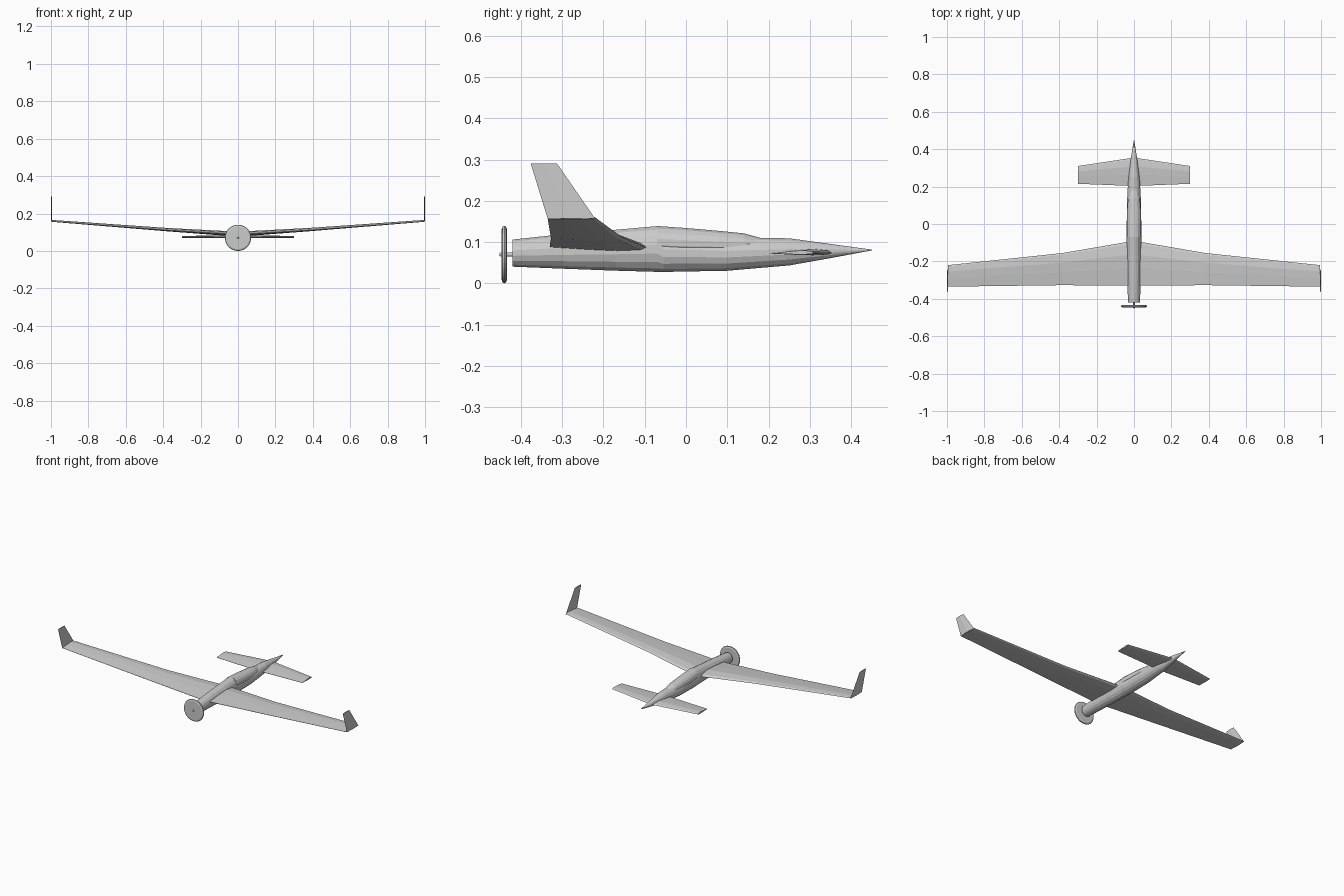
import bpy, bmesh, math
from mathutils import Vector

cube = bpy.data.objects.get("Cube")
if cube:
    bpy.data.objects.remove(cube)

GREY = (0.6, 0.6, 0.6, 1)
grey = bpy.data.materials.new("light grey")
grey.use_nodes = True
grey.diffuse_color = GREY
grey.node_tree.nodes["Principled BSDF"].inputs["Base Color"].default_value = GREY


def loft(name, rings, mirror=False):
    """Skin a row of closed rings and cap both ends."""
    bm = bmesh.new()
    rows = [[bm.verts.new(p) for p in ring] for ring in rings]
    n = len(rows[0])
    for a, b in zip(rows, rows[1:]):
        for i in range(n):
            j = (i + 1) % n
            bm.faces.new((a[i], a[j], b[j], b[i]))
    bm.faces.new(rows[0])
    bm.faces.new(rows[-1])
    bmesh.ops.recalc_face_normals(bm, faces=bm.faces)
    mesh = bpy.data.meshes.new(name)
    bm.to_mesh(mesh)
    bm.free()
    mesh.materials.append(grey)
    obj = bpy.data.objects.new(name, mesh)
    bpy.context.collection.objects.link(obj)
    if mirror:
        obj.modifiers.new("mirror", 'MIRROR')
    return obj


def oval(y, bottom, top, half_width, sides=16):
    mid, half = (top + bottom) / 2, (top - bottom) / 2
    angles = [2 * math.pi * (i + 0.5) / sides for i in range(sides)]
    return [Vector((half_width * math.cos(a), y, mid + half * math.sin(a))) for a in angles]


def airfoil(x, lead, trail, z_lead, z_trail, thick):
    """Closed section: upper surface to the trailing edge, then back below."""
    shape = [(0, 0), (.06, .4), (.3, .65), (.6, .45), (1, .04),
             (1, -.04), (.6, -.25), (.3, -.35), (.06, -.25)]
    return [Vector((x, lead + (trail - lead) * t,
                    z_lead + (z_trail - z_lead) * t + h * thick)) for t, h in shape]


# Fuselage: y, bottom, top, half width
loft("fuselage", [oval(*s) for s in [
    (-.42, .040, .107, .033), (-.30, .035, .120, .036), (-.17, .030, .131, .039),
    (-.07, .027, .140, .040), (-.055, .027, .120, .040), (.10, .030, .112, .039),
    (.18, .037, .111, .035), (.25, .043, .110, .030), (.35, .061, .096, .017),
    (.45, .080, .082, .001)]])

# Canopy
loft("canopy", [oval(*s) for s in [
    (-.07, .060, .140, .038), (.00, .060, .135, .039), (.08, .062, .128, .037),
    (.14, .065, .122, .032), (.19, .070, .108, .022)]])

# Main wing with a kinked leading edge and rising tips
loft("wing", [airfoil(*s) for s in [
    (0, -.09, -.33, .086, .088, .026), (.03, -.095, -.33, .087, .089, .026),
    (.38, -.155, -.327, .112, .110, .018), (.995, -.22, -.335, .160, .157, .010)]],
    mirror=True)

# Winglets, swept backward
def winglet_ring(lead, trail, z, half=.003):
    mid = (lead + trail) / 2
    return [Vector(p) for p in ((.997, lead, z), (.997 + half, mid, z),
                                (.997, trail, z), (.997 - half, mid, z))]


loft("winglets", [winglet_ring(-.22, -.335, .157), winglet_ring(-.312, -.376, .29)],
     mirror=True)

# Forward stabiliser
loft("foreplane", [airfoil(*s) for s in [
    (0, .355, .203, .074, .073, .016), (.3, .31, .215, .074, .073, .010)]], mirror=True)

# Propeller disc with a rounded rim, and its shaft
def round_ring(y, radius, sides=32):
    return oval(y, .07 - radius, .07 + radius, radius, sides)


loft("propeller_disc", [round_ring(-.447, .060), round_ring(-.444, .068),
                        round_ring(-.440, .070), round_ring(-.436, .068),
                        round_ring(-.433, .060)])
loft("propeller_shaft", [round_ring(-.452, .003, 12), round_ring(-.448, .005, 12),
                         round_ring(-.41, .005, 12)])
